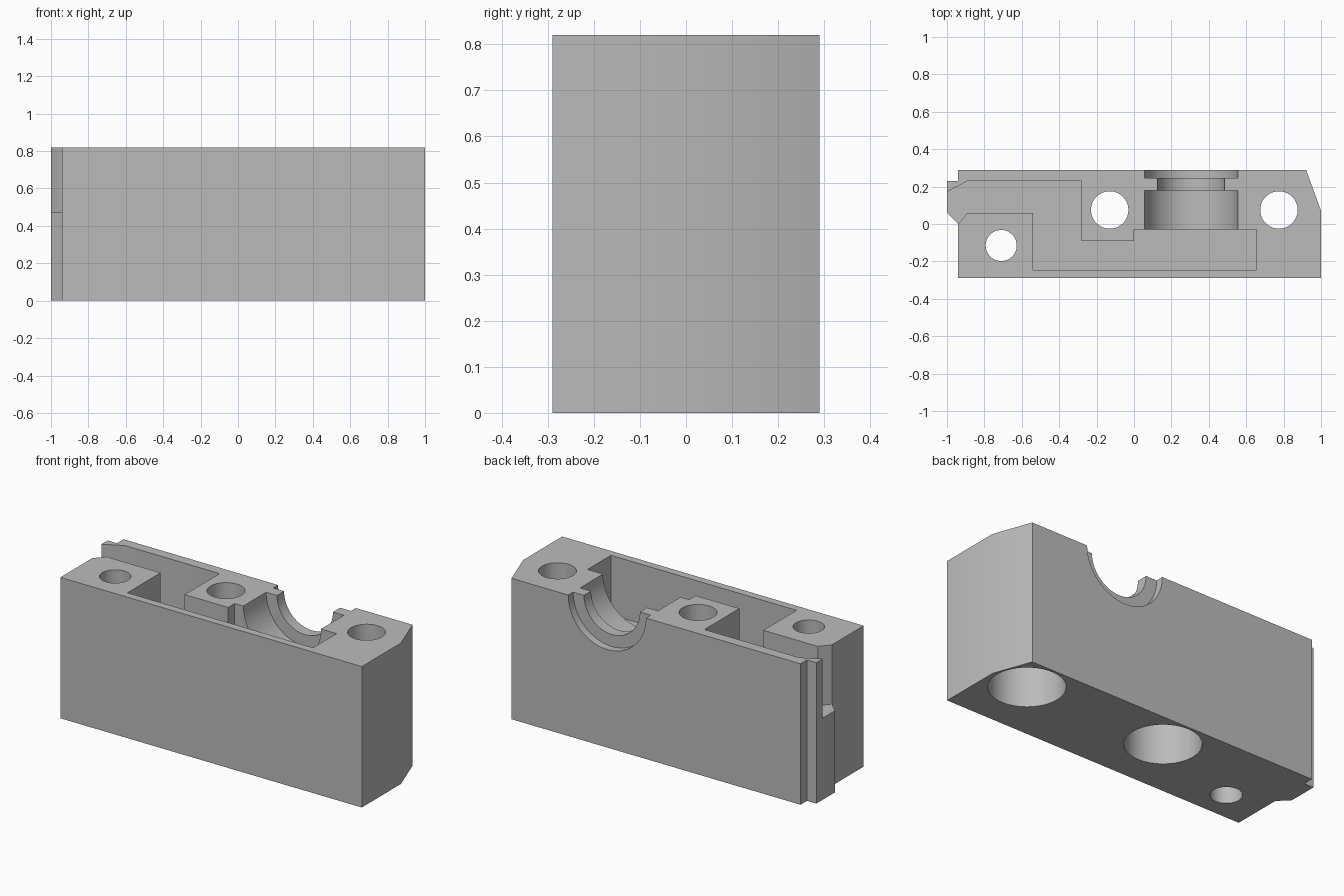
import bpy
from math import radians
from mathutils import Matrix, Vector
import bmesh

old = bpy.data.objects.get("Cube")
if old:
    bpy.data.objects.remove(old)

HEIGHT = 0.82
OVER = 0.1            # how far cutters reach past the surface

grey = bpy.data.materials.new("plain_grey")
grey.use_nodes = True
grey.diffuse_color = (0.5, 0.5, 0.5, 1)
grey.node_tree.nodes["Principled BSDF"].inputs["Base Color"].default_value = (0.5, 0.5, 0.5, 1)


def finish(bm, name):
    bmesh.ops.recalc_face_normals(bm, faces=bm.faces)
    mesh = bpy.data.meshes.new(name)
    bm.to_mesh(mesh)
    bm.free()
    mesh.materials.append(grey)
    obj = bpy.data.objects.new(name, mesh)
    bpy.context.collection.objects.link(obj)
    return obj


def prism(name, outline, bottom, top):
    """Extrude a plan outline upwards."""
    bm = bmesh.new()
    face = bm.faces.new([bm.verts.new((x, y, bottom)) for x, y in outline])
    ext = bmesh.ops.extrude_face_region(bm, geom=[face])
    verts = [v for v in ext["geom"] if isinstance(v, bmesh.types.BMVert)]
    bmesh.ops.translate(bm, verts=verts, vec=(0, 0, top - bottom))
    return finish(bm, name)


def rod(name, start, end, radius):
    """Cylinder between two points."""
    a, b = Vector(start), Vector(end)
    turn = (b - a).to_track_quat("Z", "Y").to_matrix().to_4x4()
    bm = bmesh.new()
    bmesh.ops.create_cone(bm, cap_ends=True, segments=64, radius1=radius, radius2=radius,
                          depth=(b - a).length, matrix=Matrix.Translation((a + b) / 2) @ turn)
    return finish(bm, name)


def cut(target, cutter):
    cutter.hide_render = True
    mod = target.modifiers.new(cutter.name, "BOOLEAN")
    mod.operation = "DIFFERENCE"
    mod.solver = "EXACT"
    mod.object = cutter
    bpy.context.view_layer.objects.active = target
    bpy.ops.object.modifier_apply(modifier=mod.name)
    bpy.data.objects.remove(cutter)


# Solid block with a bevelled right corner and a stepped tongue on the other end
block = prism("housing_block", [
    (-0.94, -0.29), (1, -0.29), (1, 0.07), (0.92, 0.29), (-0.94, 0.29),
    (-0.94, 0.23), (-1, 0.23), (-1, 0.06), (-0.94, 0)], 0, HEIGHT)

# Winding channel open to the top, flared at the end mouth
cut(block, prism("channel_cutter", [
    (-1.08, 0.13), (-0.89, 0.23), (-0.28, 0.23), (-0.28, -0.09), (0, -0.09), (0, -0.03),
    (0.655, -0.03), (0.655, -0.245), (-0.54, -0.245), (-0.54, 0.06), (-0.89, 0.06),
    (-0.945, -0.005), (-1.08, -0.005)], 0.475, HEIGHT + OVER))

# Stepped half-round seat through the rear wall
for name, y0, y1, radius in (("seat_neck", -0.1, 0.4, 0.18),
                             ("seat_inner", -0.1, 0.18, 0.25),
                             ("seat_outer", 0.245, 0.4, 0.25)):
    cut(block, rod(name, (0.305, y0, HEIGHT), (0.305, y1, HEIGHT), radius))

# Bolt holes, the two larger ones counterbored from below
for x, y, radius, bore in ((-0.13, 0.075, 0.1, 0.2),
                           (0.775, 0.075, 0.1, 0.2),
                           (-0.71, -0.115, 0.083, 0)):
    cut(block, rod("bolt_hole", (x, y, -OVER), (x, y, HEIGHT + OVER), radius))
    if bore:
        cut(block, rod("counterbore", (x, y, -OVER), (x, y, 0.35), bore))

# Smooth round walls, keep edges crisp
bpy.ops.object.select_all(action="DESELECT")
block.select_set(True)
bpy.context.view_layer.objects.active = block
bpy.ops.object.shade_smooth_by_angle(angle=radians(30))
